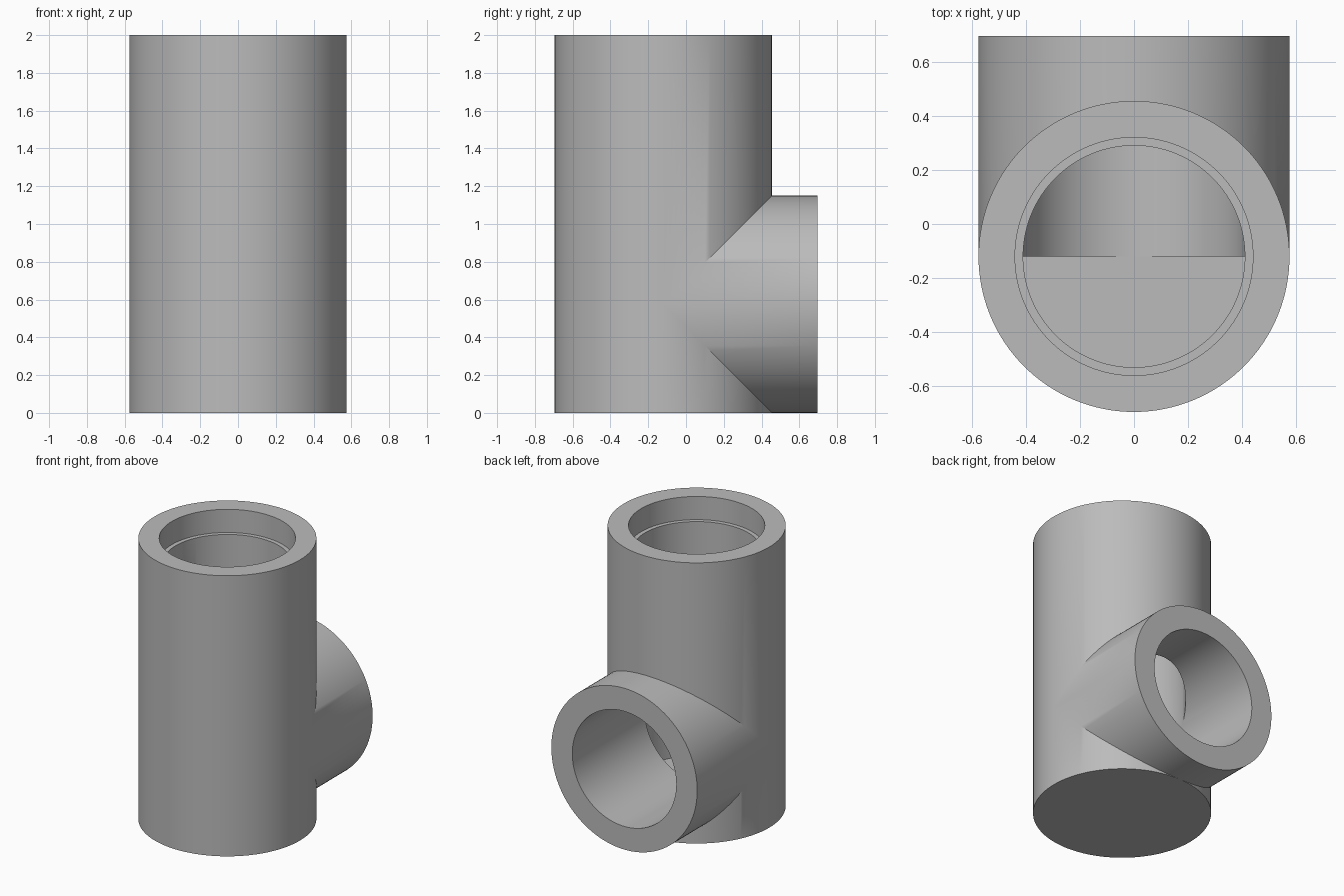
import bpy
import bmesh
from math import sin, cos, pi

cube = bpy.data.objects.get("Cube")
if cube:
    bpy.data.objects.remove(cube, do_unlink=True)

# Main sizes
R = 0.575           # outer radius of both pipes
BORE = 0.41         # inner radius of both pipes
SOCKET = 0.44       # wider mouth at the top
HEIGHT = 2.0
LEDGE = 1.835       # depth where the socket ends
AXIS = R            # height of the branch axis
FLOOR = AXIS - BORE
REACH = 0.815       # branch length from the main axis
SHIFT = -0.12       # main axis position in y
HALF = 64

bm = bmesh.new()


def loft(start, end, first=0, last=2 * HALF):
    """Skin between two curves that are functions of angle."""
    angles = [pi * i / HALF for i in range(first, last + 1)]
    rows = [[bm.verts.new(f(a)) for a in angles] for f in (start, end)]
    for i in range(last - first):
        bm.faces.new((rows[0][i], rows[0][i + 1], rows[1][i + 1], rows[1][i]))


def ring(r, z):
    """Level circle around the main axis."""
    return lambda a: (r * cos(a), r * sin(a), z)


def hoop(r, y):
    """Upright circle around the branch axis."""
    return lambda a: (r * cos(a), y, AXIS + r * sin(a))


def saddle(r, side):
    """Mitred seam on the main pipe, level on its front half."""
    return lambda a: (r * cos(a), r * sin(a), AXIS + side * max(r * sin(a), 0))


# Outer main pipe, below and above the branch seam
loft(ring(R, 0), saddle(R, -1))
loft(saddle(R, 1), ring(R, HEIGHT))
loft(lambda a: (R * cos(a), -R * sin(a), 0), ring(R, 0), 0, HALF)

# Outer branch and its end face
loft(lambda a: (R * cos(a), abs(R * sin(a)), AXIS + R * sin(a)), hoop(R, REACH))
loft(hoop(R, REACH), hoop(BORE, REACH))

# Top rim, socket and ledge
loft(ring(R, HEIGHT), ring(SOCKET, HEIGHT))
loft(ring(SOCKET, HEIGHT), ring(SOCKET, LEDGE))
loft(ring(SOCKET, LEDGE), ring(BORE, LEDGE))

# Main bore, with a flat floor under its front half
loft(ring(BORE, LEDGE), saddle(BORE, 1))
loft(ring(BORE, AXIS), ring(BORE, FLOOR), HALF, 2 * HALF)
loft(ring(BORE, FLOOR), lambda a: (BORE * cos(a), 0, FLOOR), HALF, 2 * HALF)

# Branch bore, and the step where it meets the floor
loft(lambda a: (BORE * cos(a), max(BORE * sin(a), 0), AXIS + BORE * sin(a)),
     hoop(BORE, REACH))
loft(lambda a: (BORE * cos(a), 0, FLOOR), hoop(BORE, 0), HALF, 2 * HALF)

# Weld into one closed solid
bmesh.ops.remove_doubles(bm, verts=bm.verts, dist=0.00005)
bmesh.ops.dissolve_degenerate(bm, edges=bm.edges, dist=0.00001)
bmesh.ops.recalc_face_normals(bm, faces=bm.faces)
bmesh.ops.translate(bm, verts=bm.verts, vec=(0, SHIFT, 0))

mesh = bpy.data.meshes.new("pipe_tee")
bm.to_mesh(mesh)
bm.free()

# Plain grey
grey = bpy.data.materials.new("plain_grey")
grey.use_nodes = True
colour = (0.5, 0.5, 0.5, 1)
grey.diffuse_color = colour
grey.node_tree.nodes["Principled BSDF"].inputs["Base Color"].default_value = colour
mesh.materials.append(grey)

tee = bpy.data.objects.new("pipe_tee", mesh)
bpy.context.collection.objects.link(tee)
bpy.ops.object.select_all(action="DESELECT")
tee.select_set(True)
bpy.context.view_layer.objects.active = tee
bpy.ops.object.shade_smooth_by_angle(angle=pi / 6)
